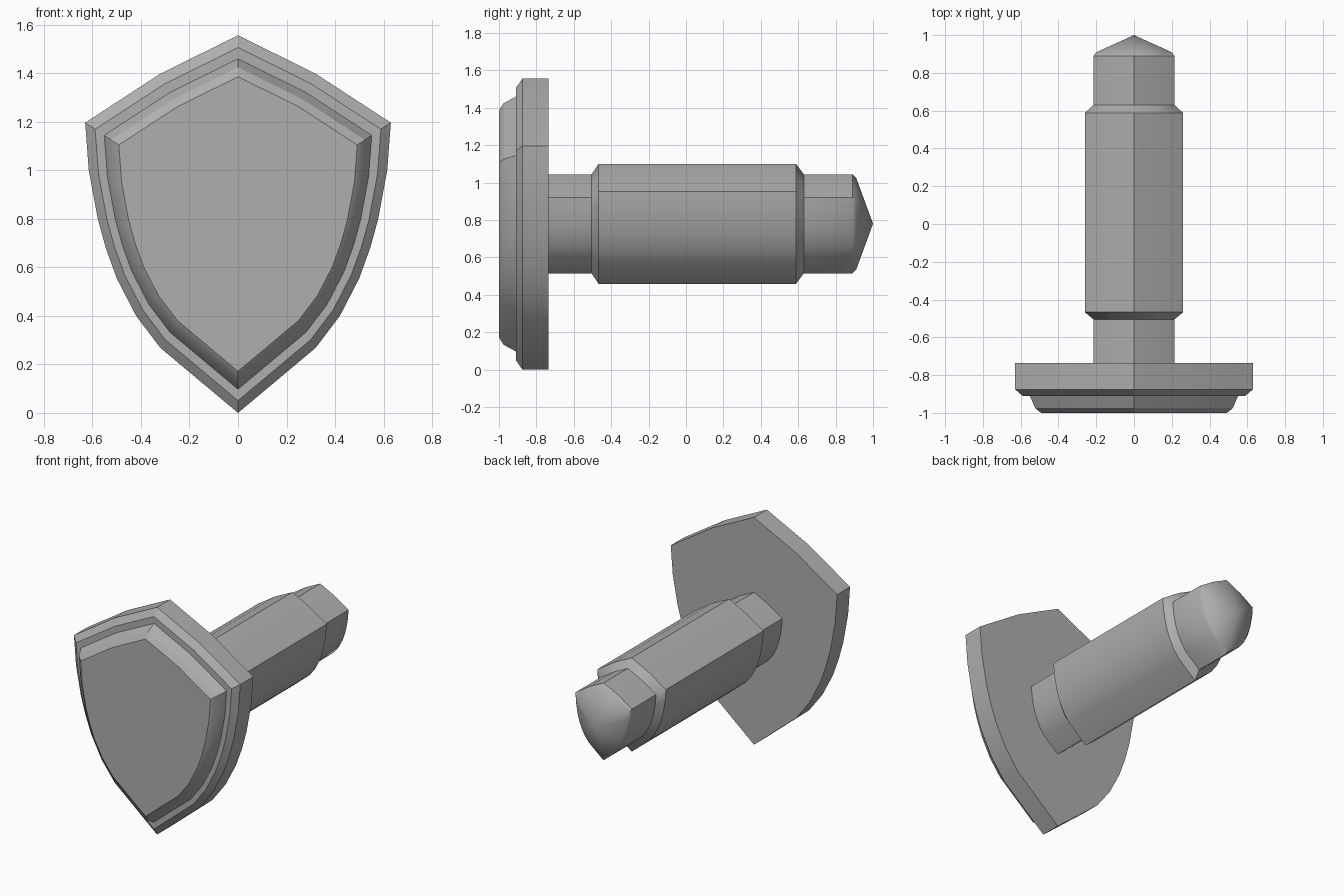
import bpy, bmesh
from math import radians

if "Cube" in bpy.data.objects:
    bpy.data.objects.remove(bpy.data.objects["Cube"])

CZ = 0.78  # height of the common axis of all sections

# right half of the shield outline, top tip to bottom tip
half = [(0, 1.556), (0.32, 1.398), (0.63, 1.196), (0.615, 1.0), (0.578, 0.8),
        (0.545, 0.68), (0.5, 0.555), (0.42, 0.4), (0.32, 0.268), (0, 0.0)]
outline = half + [(-x, z) for x, z in reversed(half[1:-1])]

# Dark grey metal
grey = bpy.data.materials.new("dark_grey")
grey.diffuse_color = (0.43, 0.43, 0.43, 1)
grey.use_nodes = True
grey.node_tree.nodes["Principled BSDF"].inputs["Base Color"].default_value = grey.diffuse_color


def loft(name, sections, smooth_angle):
    """Skin scaled copies of the outline, given as (y, scale), and cap the ends."""
    bm = bmesh.new()
    rings = [[bm.verts.new((x * s, y, CZ + (z - CZ) * s)) for x, z in outline]
             for y, s in sections]
    n = len(outline)
    for a, b in zip(rings, rings[1:]):
        for i in range(n):
            j = (i + 1) % n
            bm.faces.new((a[i], a[j], b[j], b[i]))
    bm.faces.new(rings[0])
    bm.faces.new(rings[-1])
    # sections of scale 0 collapse to a point
    bmesh.ops.remove_doubles(bm, verts=bm.verts, dist=1e-5)
    bmesh.ops.recalc_face_normals(bm, faces=bm.faces)
    mesh = bpy.data.meshes.new(name)
    bm.to_mesh(mesh)
    bm.free()
    mesh.materials.append(grey)
    obj = bpy.data.objects.new(name, mesh)
    bpy.context.collection.objects.link(obj)
    bpy.ops.object.select_all(action='DESELECT')
    obj.select_set(True)
    bpy.context.view_layer.objects.active = obj
    bpy.ops.object.shade_smooth_by_angle(angle=radians(smooth_angle))
    return obj


# Stepped shield head with bevelled rim and raised face
loft("shield_head", [(-0.735, 1), (-0.875, 1), (-0.91, 0.935), (-0.91, 0.875),
                     (-0.975, 0.83), (-1.0, 0.78)], 28)

# Shaft with thick middle, thin ends and pointed tip
loft("shaft", [(-0.74, 0.34), (-0.505, 0.34), (-0.467, 0.413), (0.588, 0.413),
               (0.63, 0.34), (0.89, 0.34), (0.91, 0.315), (1.0, 0)], 40)
